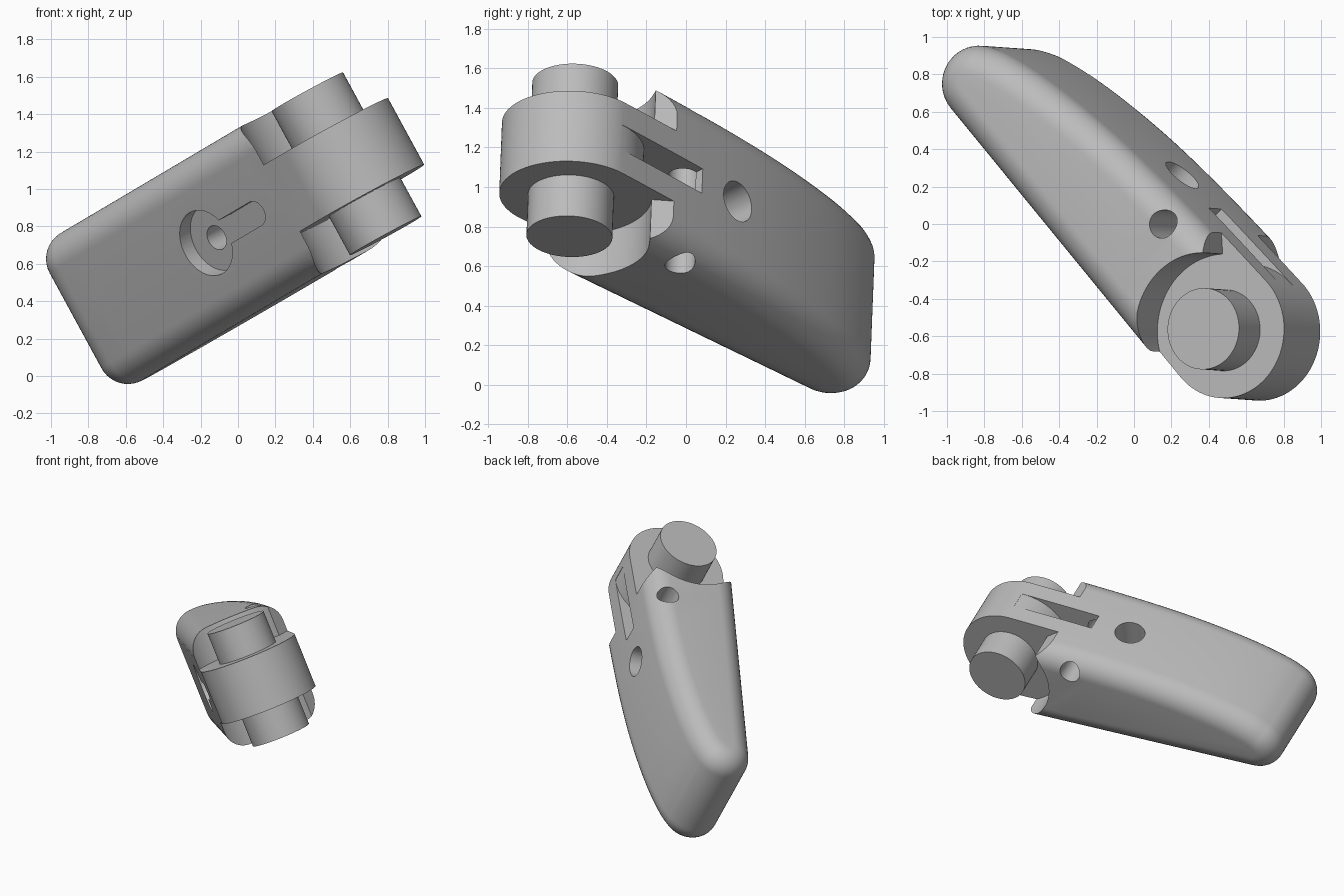
import bpy, bmesh, math
from mathutils import Matrix, Vector

if "Cube" in bpy.data.objects:
    bpy.data.objects.remove(bpy.data.objects["Cube"], do_unlink=True)

# Local frame: u along the handle, v towards its curved back, w along the hinge pin
W = Vector((-0.478, 0.034, 0.878)).normalized()
U = Vector((0.593, -0.725, 0.351))
U = (U - W * U.dot(W)).normalized()
V = W.cross(U)
FRAME = Matrix.Translation((0.58, -0.575, 1.135)) @ Matrix((U, V, W)).transposed().to_4x4()

HUB_R, HUB_H = 0.363, 0.2025      # hub radius and half height
HALF_W, FILLET = 0.45, 0.16       # handle half width and rim rounding

grey = bpy.data.materials.new("plain_grey")
grey.use_nodes = True
grey.diffuse_color = (0.5, 0.5, 0.5, 1)
grey.node_tree.nodes["Principled BSDF"].inputs["Base Color"].default_value = (0.5, 0.5, 0.5, 1)


def loft(name, rings):
    """Closed solid through a stack of equal-length rings, in the local frame."""
    bm = bmesh.new()
    loops = [[bm.verts.new(p) for p in ring] for ring in rings]
    n = len(loops[0])
    for a, b in zip(loops, loops[1:]):
        for i in range(n):
            j = (i + 1) % n
            bm.faces.new((a[i], a[j], b[j], b[i]))
    bm.faces.new(loops[0])
    bm.faces.new(loops[-1])
    bmesh.ops.recalc_face_normals(bm, faces=bm.faces)
    mesh = bpy.data.meshes.new(name)
    bm.to_mesh(mesh)
    bm.free()
    mesh.materials.append(grey)
    ob = bpy.data.objects.new(name, mesh)
    ob.matrix_world = FRAME
    bpy.context.collection.objects.link(ob)
    return ob


def prism(name, outline, w0, w1):
    return loft(name, [[(u, v, w) for u, v in outline] for w in (w0, w1)])


def arc(cu, cv, r, a0, a1, n):
    angles = [math.radians(a0 + (a1 - a0) * i / n) for i in range(n + 1)]
    return [(cu + r * math.cos(a), cv + r * math.sin(a)) for a in angles]


def rod(name, u, r, v0, v1):
    """Cylinder running along v at w = 0."""
    ring = arc(u, 0, r, 0, 360, 48)[:-1]
    return loft(name, [[(a, v, b) for a, b in ring] for v in (v0, v1)])


def spline(pts, n=6):
    """Smooth curve through the inner points."""
    out = []
    for p0, p1, p2, p3 in zip(pts, pts[1:], pts[2:], pts[3:]):
        for k in range(n):
            t = k / n
            out.append(tuple(0.5 * (2 * b + (c - a) * t + (2 * a - 5 * b + 4 * c - d) * t * t
                                    + (3 * b - a - 3 * c + d) * t ** 3)
                             for a, b, c, d in zip(p0, p1, p2, p3)))
    return out


# Side profile, clockwise: hub round, flat front, tail round, curved back
tail = arc(-1.967, -0.16, 0.203, 270, 125, 20)
back = spline([tail[-2], tail[-1], (-1.966, 0.072), (-1.744, 0.147), (-1.477, 0.21),
               (-1.195, 0.26), (-0.897, 0.297), (-0.585, 0.325), (-0.3, 0.345),
               (0, HUB_R), (0.1, HUB_R)])
flat = [(-1.967 * i / 12, -HUB_R) for i in range(1, 12)]
profile = arc(0, 0, HUB_R, 90, -90, 48) + flat + tail + back[1:]


def inset(d):
    out, n = [], len(profile)
    for i, p in enumerate(profile):
        a, b = profile[i - 1], profile[(i + 1) % n]
        du, dv = b[0] - a[0], b[1] - a[1]
        s = d / math.hypot(du, dv)
        out.append((p[0] + dv * s, p[1] - du * s))
    return out


# Handle body with a rounded rim on both sides
STEPS = 10
rim = [(FILLET * (1 - math.cos(a)), HALF_W - FILLET * (1 - math.sin(a)))
       for a in (math.pi / 2 * i / STEPS for i in range(STEPS + 1))]
levels = [(d, -w) for d, w in reversed(rim)] + rim
body = loft("handle_body", [[(u, v, w) for u, v in inset(d)] for d, w in levels])

# Clearance around the hinge above and below the hub
clear = arc(0, 0, 0.408, 139, 245, 32) + [(-0.1, -0.7), (0.7, -0.7), (0.7, 0.7),
                                          (-0.45, 0.7), (-0.43, 0.365)]
cutters = [prism("clearance_cutter", clear, s * HUB_H, s * 0.7) for s in (1, -1)]

# Thin slot behind the hub
slot = arc(0, 0, HUB_R - 0.002, 90, 172, 24) + [(-0.6, 0.05), (-0.6, 0.6), (0, 0.6)]
cutters.append(prism("slot_cutter", slot, -0.07, 0.07))

# Cross hole parallel to the pin
cutters.append(prism("cross_hole_cutter", arc(-0.582, 0.2, 0.076, 0, 360, 48)[:-1], -0.7, 0.7))

# Keyhole recess on the flat front, with a stepped hole through to the back
key_u = -0.87
cutters.append(rod("recess_cutter", key_u, 0.185, -0.6, -0.275))
cutters.append(rod("screw_hole_cutter", key_u, 0.068, -0.6, 0.6))
cutters.append(rod("back_bore_cutter", key_u, 0.108, 0.08, 0.6))
channel = arc(-0.425, 0, 0.07, -90, 90, 20) + [(key_u + 0.1, 0.07), (key_u + 0.1, -0.07)]
cutters.append(loft("channel_cutter", [[(u, v, w) for u, w in channel] for v in (-0.6, -0.277)]))

bpy.context.view_layer.update()
bpy.context.view_layer.objects.active = body
for c in cutters:
    c.hide_render = True
    mod = body.modifiers.new(c.name, "BOOLEAN")
    mod.operation, mod.solver, mod.object = "DIFFERENCE", "EXACT", c
    bpy.ops.object.modifier_apply(modifier=mod.name)
    bpy.data.objects.remove(c, do_unlink=True)

# Hinge pin through the hub
pin = prism("hinge_pin", arc(0, 0, 0.2175, 0, 360, 64)[:-1], -0.4385, 0.4385)

for ob in (body, pin):
    bpy.ops.object.select_all(action="DESELECT")
    ob.select_set(True)
    bpy.context.view_layer.objects.active = ob
    bpy.ops.object.shade_smooth_by_angle(angle=math.radians(30))
